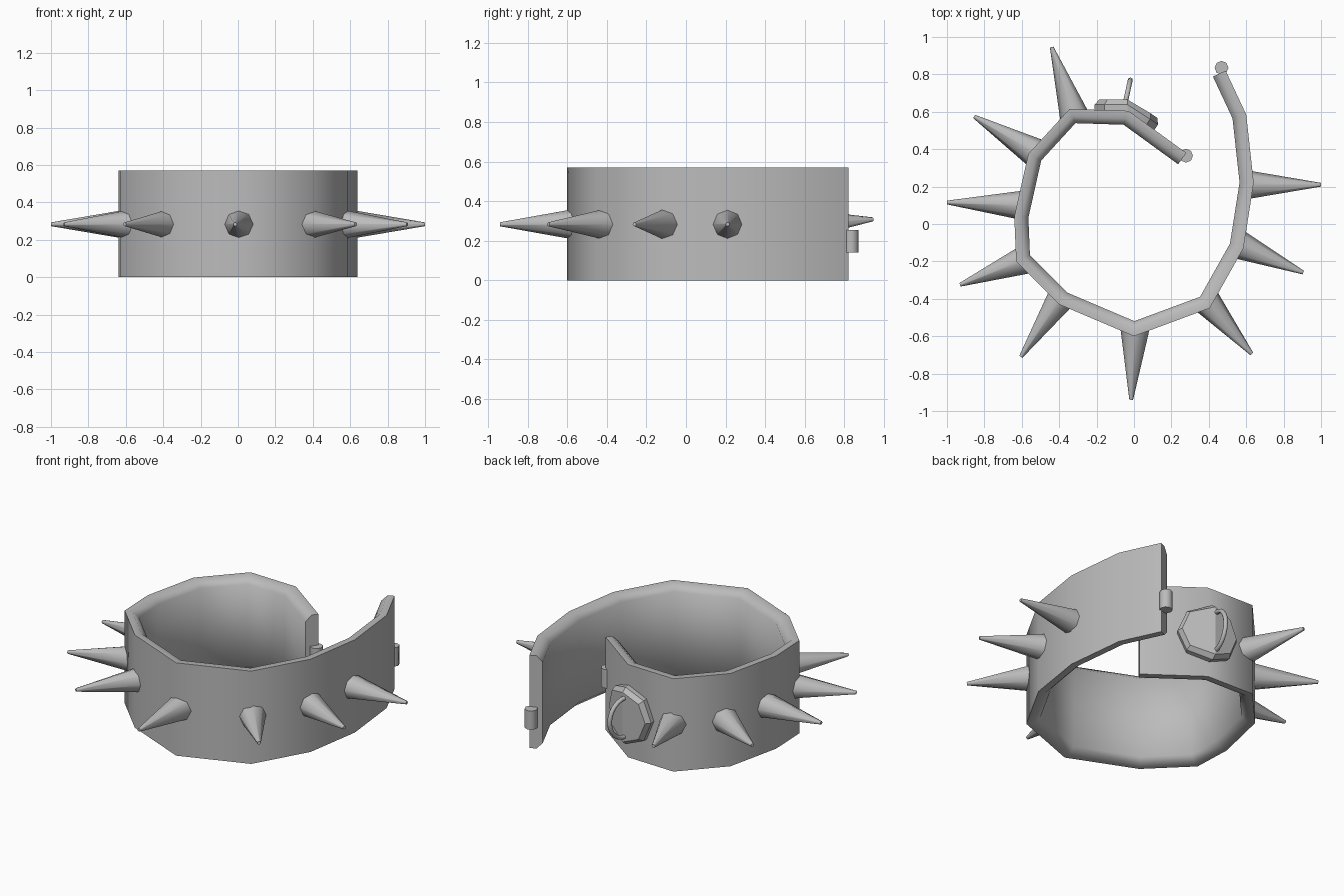
import bpy, bmesh, math
from mathutils import Vector, Matrix

cube = bpy.data.objects.get("Cube")
if cube:
    bpy.data.objects.remove(cube)

metal = bpy.data.materials.new("grey")
metal.use_nodes = True
GREY = (0.5, 0.5, 0.5, 1)
metal.diffuse_color = GREY
metal.node_tree.nodes["Principled BSDF"].inputs["Base Color"].default_value = GREY


def finish(bm, name, angle=50):
    bmesh.ops.recalc_face_normals(bm, faces=bm.faces)
    mesh = bpy.data.meshes.new(name)
    bm.to_mesh(mesh)
    bm.free()
    mesh.materials.append(metal)
    ob = bpy.data.objects.new(name, mesh)
    bpy.context.collection.objects.link(ob)
    bpy.ops.object.select_all(action='DESELECT')
    ob.select_set(True)
    bpy.context.view_layer.objects.active = ob
    bpy.ops.object.shade_smooth_by_angle(angle=math.radians(angle))
    return ob


def loft(bm, rings):
    """Skin closed rings of points and cap both ends."""
    loops = [[bm.verts.new(p) for p in ring] for ring in rings]
    n = len(loops[0])
    for a, b in zip(loops, loops[1:]):
        for i in range(n):
            j = (i + 1) % n
            bm.faces.new((a[i], a[j], b[j], b[i]))
    bm.faces.new(loops[0])
    bm.faces.new(loops[-1])


# Open collar band: outline swept with a section chamfered on the inside
HEIGHT, THICK, CHAMFER = 0.57, 0.075, 0.035
outline = [Vector(p) for p in (
    (0.49, 0.82), (0.6, 0.585), (0.64, 0.22), (0.585, -0.13), (0.405, -0.45),
    (0, -0.6), (-0.4, -0.43), (-0.63, -0.2), (-0.64, 0.04), (-0.565, 0.375),
    (-0.345, 0.615), (-0.03, 0.605), (0.28, 0.38))]
section = ((0, 0), (0, HEIGHT), (THICK - CHAMFER, HEIGHT), (THICK, HEIGHT - CHAMFER),
           (THICK, CHAMFER), (THICK - CHAMFER, 0))
normals = []
for a, b in zip(outline, outline[1:]):
    d = (b - a).normalized()
    normals.append(Vector((d.y, -d.x)))
rings = []
for i, p in enumerate(outline):
    n0, n1 = normals[max(i - 1, 0)], normals[min(i, len(normals) - 1)]
    inward = (n0 + n1) / (1 + n0.dot(n1))
    rings.append([(*(p + inward * depth), z) for depth, z in section])
bm = bmesh.new()
loft(bm, rings)
finish(bm, "collar_band")

# Eight-sided spikes: base x, base y, tip x, tip y
MID = 0.283
spikes = (
    (-0.32, 0.58, -0.44, 0.945), (-0.535, 0.385, -0.855, 0.575),
    (-0.6, 0.1, -1, 0.115), (-0.58, -0.19, -0.93, -0.325),
    (-0.38, -0.38, -0.605, -0.71), (0.005, -0.56, -0.015, -0.94),
    (0.385, -0.41, 0.63, -0.695), (0.56, -0.11, 0.905, -0.26),
    (0.6, 0.21, 1, 0.21))
for i, (bx, by, tx, ty) in enumerate(spikes):
    base = Vector((bx, by, MID))
    tip = Vector((tx, ty, MID + (0.025 if i == 0 else 0)))
    axis = tip - base
    bm = bmesh.new()
    bmesh.ops.create_cone(bm, cap_ends=True, segments=8, radius1=0.078, radius2=0.01,
                          depth=axis.length)
    turn = axis.to_track_quat('Z', 'Y').to_matrix().to_4x4()
    bmesh.ops.transform(bm, verts=bm.verts,
                        matrix=Matrix.Translation((base + tip) / 2) @ turn)
    finish(bm, f"spike_{i + 1}")

# Octagonal plate, folded over the corner of the band
bm = bmesh.new()
loft(bm, [[(r * math.cos(k * math.pi / 4), y, r * math.sin(k * math.pi / 4))
           for k in range(8)] for r, y in ((0.175, 0), (0.175, 0.035), (0.152, 0.062))])
bmesh.ops.bisect_plane(bm, geom=bm.verts[:] + bm.edges[:] + bm.faces[:],
                       plane_co=(0, 0, 0), plane_no=(1, 0, 0))
fold = Matrix.Rotation(math.radians(-35), 4, 'Z')
bmesh.ops.transform(bm, verts=[v for v in bm.verts if v.co.x > 0.001], matrix=fold)
bmesh.ops.translate(bm, verts=bm.verts, vec=(-0.035, 0.603, 0.27))
finish(bm, "ring_plate", 30)

# Half ring standing out from the plate
out = Vector((0.025, 0.115, 0))
centre = Vector((-0.045, 0.655, 0.27))
side = Vector((out.y, -out.x, 0)).normalized()
rings = []
for k in range(13):
    a = math.pi * k / 12
    radial = out.normalized() * math.sin(a) + Vector((0, 0, math.cos(a)))
    middle = centre + out * math.sin(a) + Vector((0, 0, 0.12 * math.cos(a)))
    rings.append([middle + 0.013 * (radial * math.cos(t) + side * math.sin(t))
                  for t in (j * math.pi / 4 for j in range(8))])
bm = bmesh.new()
loft(bm, rings)
finish(bm, "half_ring")

# Hinge barrels on the two open ends
for name, x, y, low, high in (("left_barrel", 0.468, 0.835, 0.14, 0.255),
                              ("right_barrel", 0.278, 0.365, 0.265, 0.38)):
    bm = bmesh.new()
    bmesh.ops.create_cone(bm, cap_ends=True, segments=8, radius1=0.037, radius2=0.037,
                          depth=high - low)
    bmesh.ops.translate(bm, verts=bm.verts, vec=(x, y, (low + high) / 2))
    finish(bm, name)
